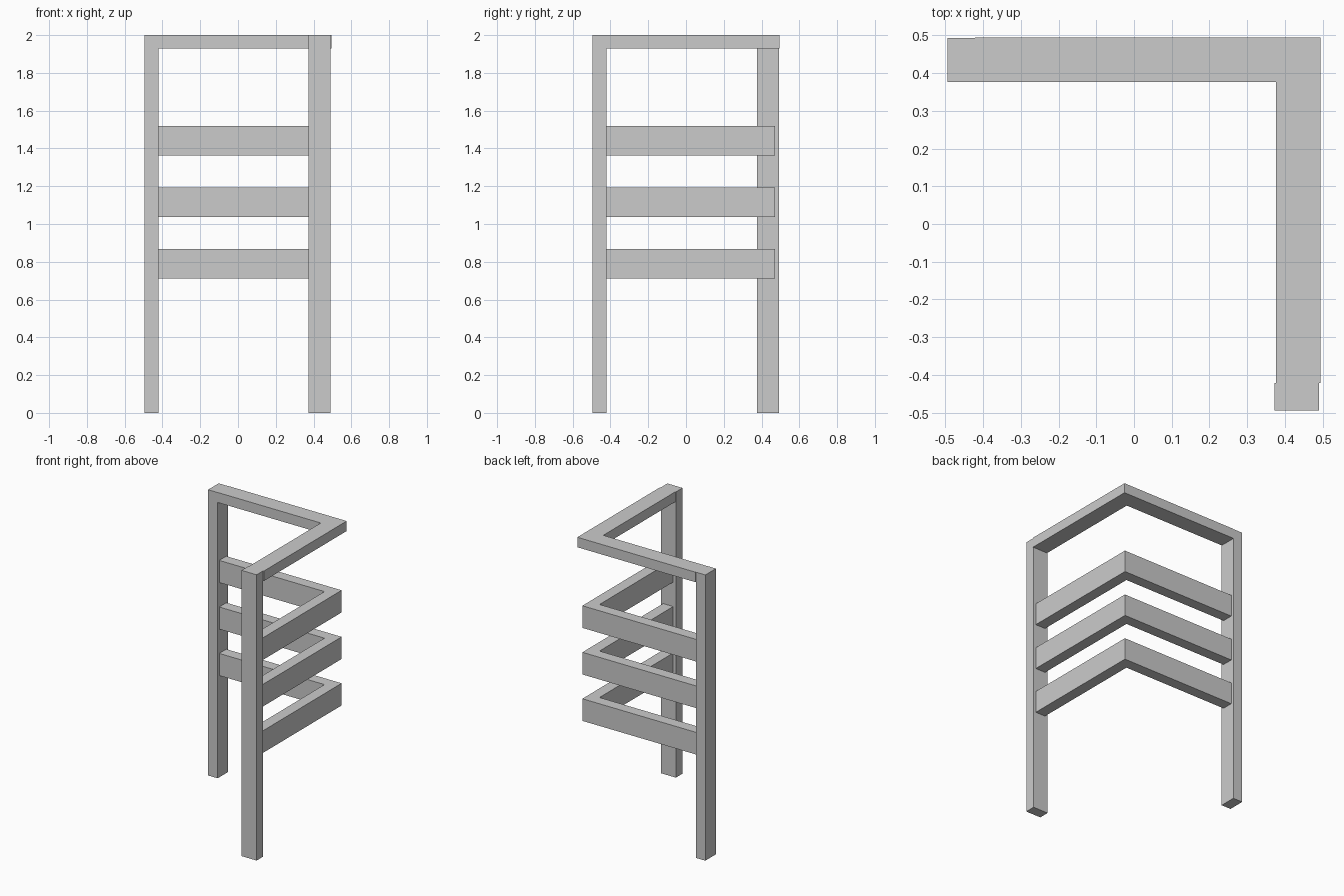
import bpy, bmesh

if "Cube" in bpy.data.objects:
    bpy.data.objects.remove(bpy.data.objects["Cube"])


def prism(name, outline, z0, z1):
    """Extrude a flat outline from z0 up to z1."""
    bm = bmesh.new()
    face = bm.faces.new([bm.verts.new((x, y, z0)) for x, y in outline])
    top = bmesh.ops.extrude_face_region(bm, geom=[face])["geom"]
    verts = [v for v in top if isinstance(v, bmesh.types.BMVert)]
    bmesh.ops.translate(bm, verts=verts, vec=(0, 0, z1 - z0))
    bmesh.ops.recalc_face_normals(bm, faces=bm.faces)
    mesh = bpy.data.meshes.new(name)
    bm.to_mesh(mesh)
    bm.free()
    obj = bpy.data.objects.new(name, mesh)
    bpy.context.collection.objects.link(obj)
    return obj


def rect(x0, x1, y0, y1):
    return [(x0, y0), (x1, y0), (x1, y1), (x0, y1)]


def corner(end, inner, outer):
    """L outline: one arm along the back, one along the right side."""
    return [(end, outer), (end, inner), (inner, inner),
            (inner, end), (outer, end), (outer, outer)]


LEG_IN = -0.421   # inner face of both legs

# Legs
prism("back_left_leg", rect(-0.495, LEG_IN, 0.376, 0.493), 0, 2)
prism("front_right_leg", rect(0.373, 0.490, -0.494, LEG_IN), 0, 2)

# L-shaped top rail, flush with the leg tops
prism("top_rail", corner(LEG_IN, 0.377, 0.495), 1.93, 2)

# Three L-shaped slats, set in slightly from the outer faces
for i, z in enumerate((0.712, 1.037, 1.363)):
    prism(f"slat_{i + 1}", corner(LEG_IN, 0.394, 0.472), z, z + 0.155)
